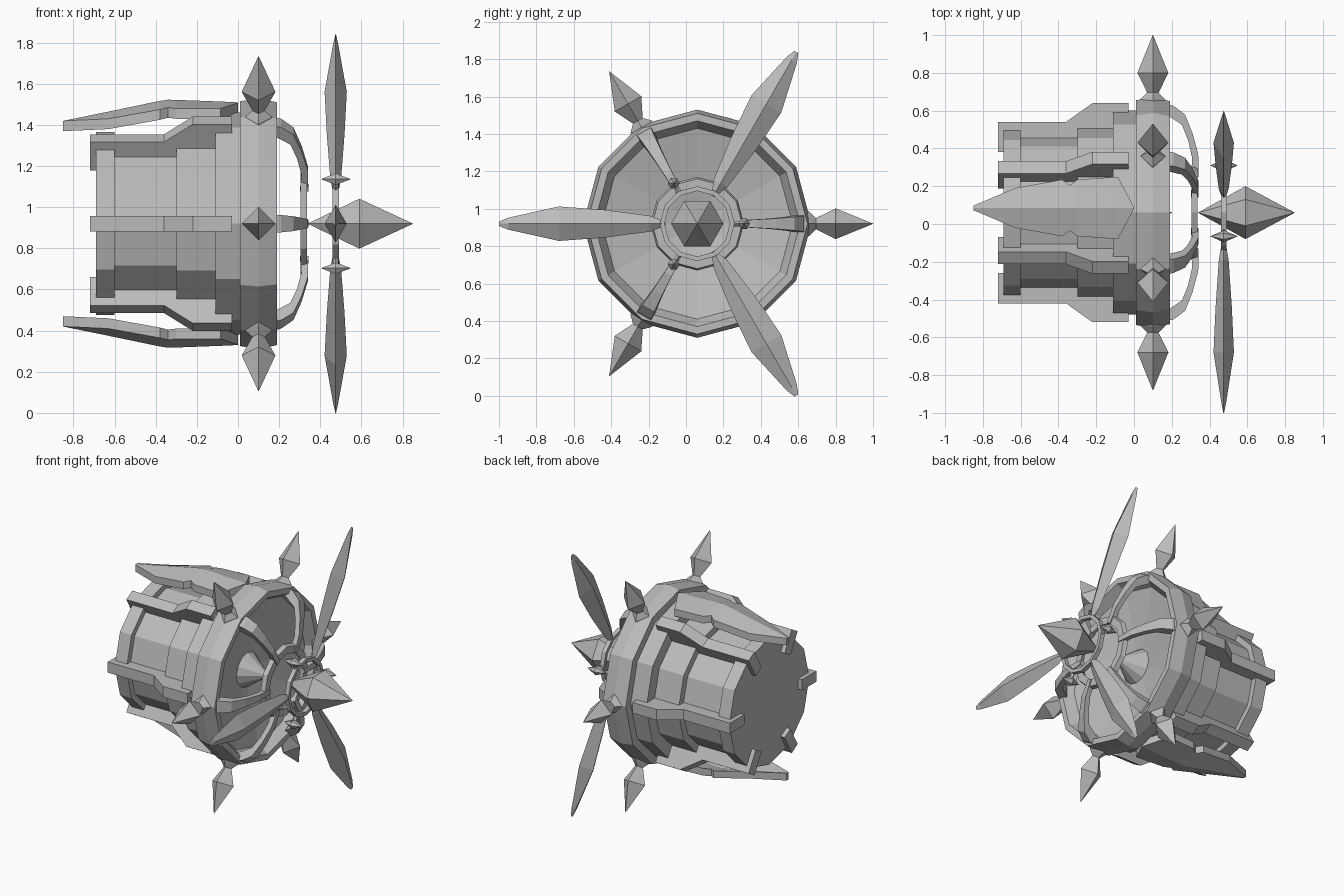
import bpy, bmesh, math

old = bpy.data.objects.get("Cube")
if old:
    bpy.data.objects.remove(old)

CY, CZ = 0.06, 0.92          # axis of the engine, running along x
SIX = range(0, 360, 60)

grey = bpy.data.materials.new("plain grey")
grey.use_nodes = True
grey.diffuse_color = (0.5, 0.5, 0.5, 1)
grey.node_tree.nodes["Principled BSDF"].inputs["Base Color"].default_value = (0.5, 0.5, 0.5, 1)


def place(p, angle):
    """Turn (x, radius, tangent) into a point about the engine axis."""
    x, r, t = p
    a = math.radians(angle)
    return (x, CY + r * math.cos(a) - t * math.sin(a), CZ + r * math.sin(a) + t * math.cos(a))


def loft(name, sections, angles=(0,), closed=False):
    """Bridge equal cross-sections, capped or looped, repeated at each angle."""
    bm = bmesh.new()
    n = len(sections[0])
    for angle in angles:
        rings = [[bm.verts.new(place(p, angle)) for p in s] for s in sections]
        pairs = list(zip(rings, rings[1:]))
        if closed:
            pairs.append((rings[-1], rings[0]))
        else:
            bm.faces.new(rings[0])
            bm.faces.new(rings[-1])
        for a, b in pairs:
            for i in range(n):
                j = (i + 1) % n
                bm.faces.new((a[i], a[j], b[j], b[i]))
    bmesh.ops.remove_doubles(bm, verts=bm.verts, dist=0.0005)
    bmesh.ops.recalc_face_normals(bm, faces=bm.faces)
    mesh = bpy.data.meshes.new(name)
    bm.to_mesh(mesh)
    bm.free()
    mesh.materials.append(grey)
    ob = bpy.data.objects.new(name, mesh)
    bpy.context.collection.objects.link(ob)
    return ob


def ring(x, r, sides, r0=0, t0=0):
    steps = [math.tau * i / sides for i in range(sides)]
    return [(x, r0 + r * math.cos(a), t0 + r * math.sin(a)) for a in steps]


def lathe(name, profile, sides=12, closed=False, r0=0, angles=(0,)):
    return loft(name, [ring(x, r, sides, r0) for x, r in profile], angles, closed)


def diamond(r, hx, ht, x):
    return [(x + hx, r, 0), (x, r, ht), (x - hx, r, 0), (x, r, -ht)]


# Stepped drum with a rim and a hollow front holding a small cone
lathe("engine_drum", [
    (-0.69, 0.445), (-0.60, 0.445), (-0.60, 0.405), (-0.30, 0.405), (-0.30, 0.455),
    (-0.11, 0.455), (-0.11, 0.54), (0.01, 0.54), (0.01, 0.595), (0.10, 0.61),
    (0.19, 0.59), (0.19, 0.55), (0.12, 0.51), (0.03, 0.12), (0.20, 0.001)])

# Six straps hooked over the back of the drum
strap = [(-0.72, 0.32), (-0.72, 0.48), (-0.36, 0.48), (-0.22, 0.58),
         (-0.03, 0.58), (-0.03, 0.38), (-0.68, 0.38), (-0.68, 0.32)]
loft("straps", [[(x, r, t) for x, r in strap] for t in (-0.0375, 0.0375)], SIX)

# Pointed spikes around the rim
loft("rim_spikes", [diamond(r, h, h, 0.10) for r, h in
     ((0.57, 0.075), (0.60, 0.065), (0.635, 0.03), (0.74, 0.082), (0.94, 0.001))], SIX)

# Curved cage bars tapering towards the front ring
bar = [(0.17, 0.575, 0.52, 0.045), (0.21, 0.565, 0.50, 0.042), (0.27, 0.52, 0.465, 0.036),
       (0.31, 0.42, 0.385, 0.028), (0.34, 0.31, 0.29, 0.022), (0.342, 0.19, 0.19, 0.016)]
sections = []
for i, (x, ro, ri, h) in enumerate(bar):
    back = x - 0.008 * i
    sections.append([(x, ro, h), (x, ro, -h), (back, ri, -h), (back, ri, h)])
loft("cage_bars", sections, SIX)
lathe("cage_ring", [(0.305, 0.25), (0.335, 0.24), (0.335, 0.19), (0.305, 0.20)], closed=True)

# Three propeller blades, the ring that joins them, and its studs
loft("propeller_blades", [diamond(r, hx, ht, 0.475) for r, hx, ht in
     ((0.17, 0.012, 0.01), (0.25, 0.026, 0.042), (0.50, 0.043, 0.075), (0.74, 0.054, 0.092),
      (1.01, 0.012, 0.032), (1.06, 0.002, 0.012))], (60, 180, 300))
lathe("propeller_ring", [(0.46, 0.20), (0.49, 0.20), (0.49, 0.175), (0.46, 0.175)], closed=True)
lathe("ring_studs", [(0.405, 0.001), (0.475, 0.032), (0.548, 0.001)], 6, r0=0.25, angles=(0, 120, 240))
loft("stud_arms", [diamond(r, 0.014, 0.014, 0.475) for r in (0.18, 0.25)], (0, 120, 240))

# Six-sided spinner
lathe("spinner", [(0.34, 0.001), (0.59, 0.14), (0.85, 0.001)], 6)

# Ridged plates above and below: x, half width, ridge radius, edge radius
plate = [(-0.85, 0.012, 0.50, 0.50), (-0.63, 0.105, 0.545, 0.51), (-0.38, 0.15, 0.597, 0.555),
         (-0.34, 0.12, 0.603, 0.565), (-0.30, 0.15, 0.602, 0.56), (-0.085, 0.165, 0.594, 0.56),
         (0.0, 0.004, 0.59, 0.588)]
for name, angle, shift in (("top_plate", 90, -0.025), ("bottom_plate", 270, 0.025)):
    loft(name, [[(x, e, shift + w), (x, r, shift), (x, e, shift - w),
                 (x, e - 0.05, shift - w), (x, r - 0.05, shift), (x, e - 0.05, shift + w)]
                for x, w, r, e in plate], (angle,))
